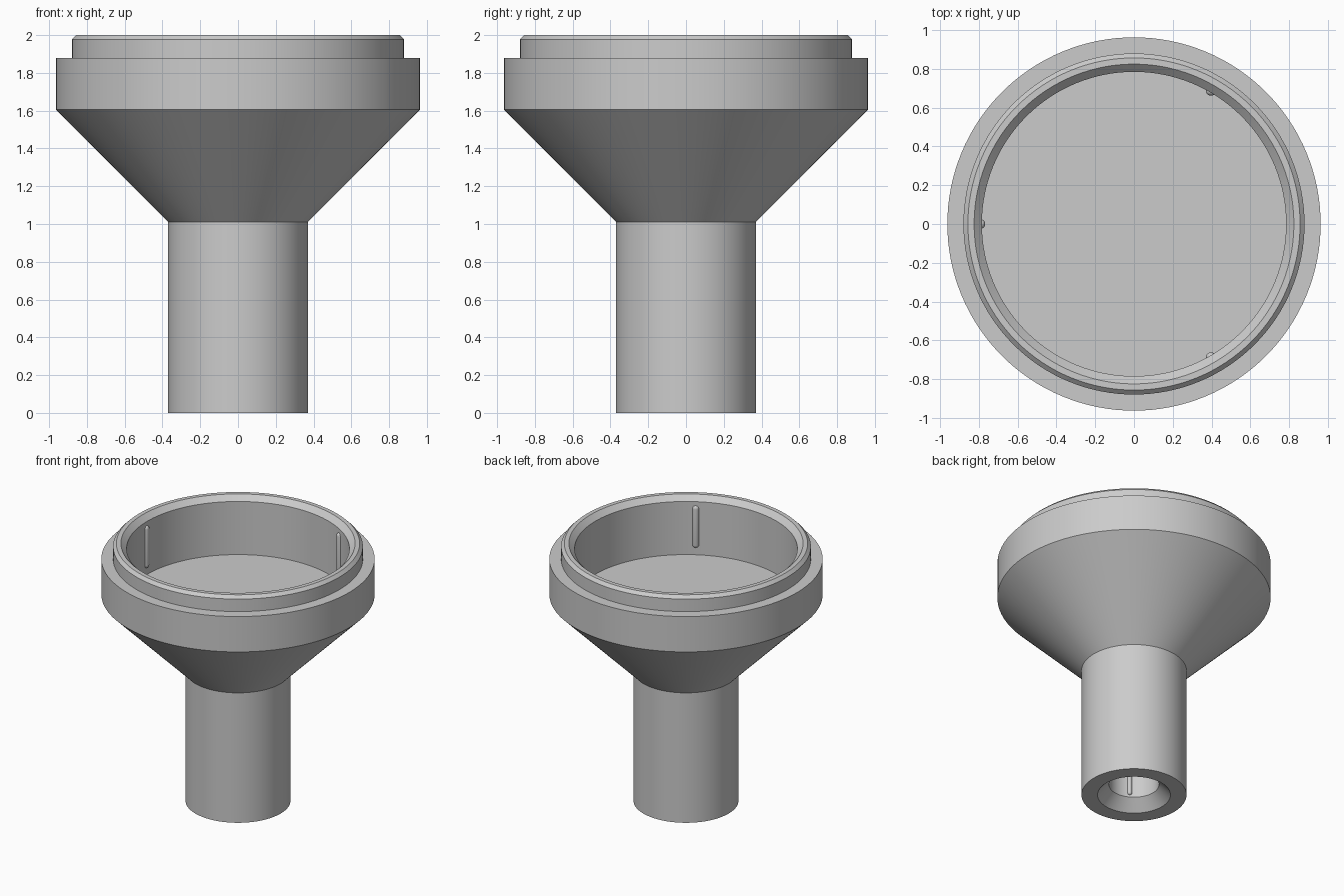
import bpy
import bmesh
import math

cube = bpy.data.objects.get("Cube")
if cube:
    bpy.data.objects.remove(cube, do_unlink=True)

grey = bpy.data.materials.new("plain grey")
grey.use_nodes = True
COLOUR = (0.6, 0.6, 0.6, 1)
grey.diffuse_color = COLOUR
grey.node_tree.nodes["Principled BSDF"].inputs["Base Color"].default_value = COLOUR


def lathe(name, profile, steps, location=(0, 0, 0)):
    """Spin (radius, height) points around z; the ends lie on the axis."""
    bm = bmesh.new()
    verts = [bm.verts.new((r, 0, z)) for r, z in profile]
    edges = [bm.edges.new(pair) for pair in zip(verts, verts[1:])]
    bmesh.ops.spin(bm, geom=verts + edges, cent=(0, 0, 0), axis=(0, 0, 1),
                   angle=math.tau, steps=steps, use_merge=True)
    bmesh.ops.remove_doubles(bm, verts=bm.verts, dist=0.0001)
    bmesh.ops.recalc_face_normals(bm, faces=bm.faces)
    mesh = bpy.data.meshes.new(name)
    bm.to_mesh(mesh)
    bm.free()
    mesh.materials.append(grey)
    obj = bpy.data.objects.new(name, mesh)
    bpy.context.collection.objects.link(obj)
    obj.location = location
    bpy.ops.object.select_all(action="DESELECT")
    obj.select_set(True)
    bpy.context.view_layer.objects.active = obj
    bpy.ops.object.shade_smooth_by_angle(angle=math.radians(30))
    return obj


def ribs(name, wall, radius, low, high, first_angle):
    """Three round-ended grip ribs set into a round wall."""
    quarter = [math.radians(a) for a in range(0, 91, 15)]
    top = [(radius * math.cos(a), high - radius + radius * math.sin(a)) for a in quarter]
    bottom = [(r, low + high - z) for r, z in reversed(top)]
    for i in range(3):
        angle = math.radians(first_angle + 120 * i)
        place = (wall * math.cos(angle), wall * math.sin(angle), 0)
        lathe(f"{name}_{i + 1}", bottom + top, 20, place)


# Stem, flared cone, stepped collar and cup, with a blind bore underneath
lathe("funnel_body", [
    (0, 0.85), (0.176, 0.85), (0.176, 0.083), (0.257, 0),
    (0.37, 0), (0.37, 1.01), (0.963, 1.605), (0.963, 1.88),
    (0.88, 1.88), (0.88, 1.977), (0.857, 2), (0.825, 2),
    (0.785, 1.96), (0.785, 1.547), (0, 1.547),
], 128)

# Grip ribs inside the cup and the bore
ribs("cup_rib", 0.793, 0.025, 1.60, 1.93, 60)
ribs("bore_rib", 0.18, 0.018, 0.10, 0.79, 0)
